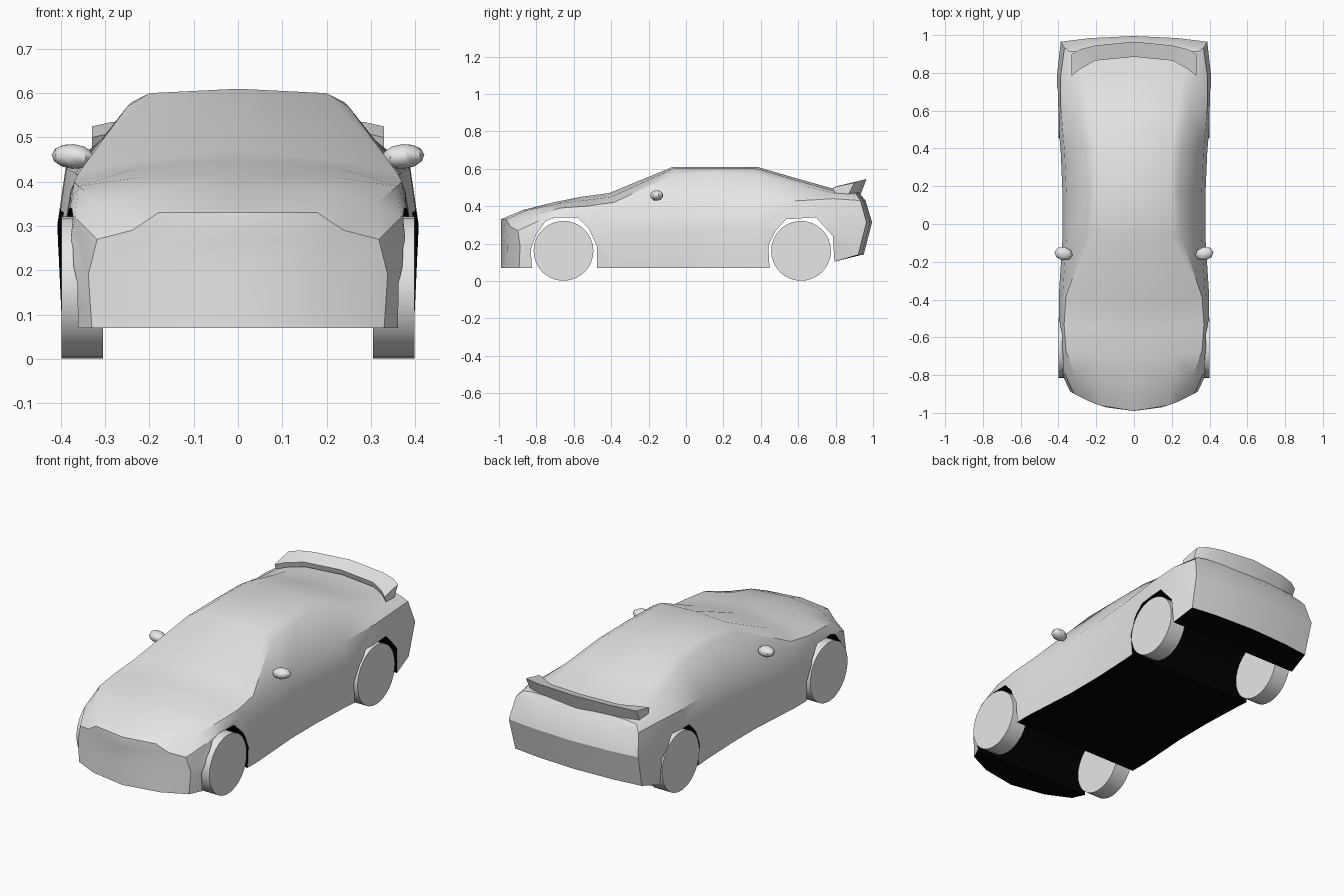
import bpy, bmesh, math

if "Cube" in bpy.data.objects:
    bpy.data.objects.remove(bpy.data.objects["Cube"], do_unlink=True)


def material(name, value):
    m = bpy.data.materials.new(name)
    m.use_nodes = True
    color = (value, value, value, 1)
    m.diffuse_color = color
    m.node_tree.nodes["Principled BSDF"].inputs["Base Color"].default_value = color
    return m


grey = material("grey paint", 0.8)
black = material("black underside", 0.0)


def finish(name, bm, mats, angle=30):
    """Weld, orient and link a mesh as a smooth shaded object."""
    bmesh.ops.remove_doubles(bm, verts=bm.verts, dist=0.0005)
    bmesh.ops.recalc_face_normals(bm, faces=bm.faces)
    mesh = bpy.data.meshes.new(name)
    bm.to_mesh(mesh)
    bm.free()
    for m in mats:
        mesh.materials.append(m)
    ob = bpy.data.objects.new(name, mesh)
    bpy.context.collection.objects.link(ob)
    smooth(ob, angle)
    return ob


def smooth(ob, angle):
    bpy.ops.object.select_all(action='DESELECT')
    ob.select_set(True)
    bpy.context.view_layer.objects.active = ob
    bpy.ops.object.shade_smooth_by_angle(angle=math.radians(angle))


def add_face(bm, points, index=0):
    unique = []
    for p in points:
        if all(sum((a - b) ** 2 for a, b in zip(p, q)) > 1e-7 for q in unique):
            unique.append(p)
    if len(unique) > 2:
        bm.faces.new([bm.verts.new(p) for p in unique]).material_index = index


def mirror(p):
    return (-p[0], p[1], p[2])


# Body sections: y, floor z, sill x, belt z, pillar x z, roof edge x z, centre z
sections = [
    (-.99, .07, .33, .27, .24, .29, .18, .33, .33),
    (-.87, .07, .38, .32, .31, .35, .20, .38, .38),
    (-.71, .07, .39, .35, .36, .39, .22, .41, .42),
    (-.56, .07, .39, .37, .37, .40, .23, .43, .45),
    (-.41, .07, .39, .38, .36, .42, .23, .45, .47),
    (-.07, .07, .37, .40, .25, .57, .20, .60, .61),
    (.15, .07, .37, .41, .24, .58, .20, .60, .61),
    (.38, .07, .38, .42, .25, .57, .20, .60, .61),
    (.62, .07, .40, .43, .29, .51, .23, .53, .54),
    (.80, .10, .40, .44, .33, .47, .26, .48, .49),
    (.93, .14, .38, .43, .34, .46, .28, .47, .48),
]
bows = [.9, .6, .3, .2, .2, 0, 0, 0, 0, -.1, -.2]
tail = [.02, .065, .03, .005, 0, 0]

rings = []
for (y, zb, w, zs, xp, zp, xr, zr, zc), bow in zip(sections, bows):
    half = [(w, zb), (w + .008, zb * .4 + zs * .6), (w - .012, zs), (xp, zp), (xr, zr), (0, zc)]
    push = tail if y > .9 else [0] * len(half)
    rings.append([(x, y + d + bow * x * x, z) for (x, z), d in zip(half, push)])

bm = bmesh.new()
for a, b in zip(rings, rings[1:]):
    for i in range(len(a) - 1):
        quad = [a[i], b[i], b[i + 1], a[i + 1]]
        add_face(bm, quad)
        add_face(bm, [mirror(p) for p in quad])

# Nose and tail: horizontal strips that follow the bowed outline
ends = []
for ring, bow in ((rings[0], bows[0]), (rings[-1], bows[-1])):
    rows = []
    for x, y, z in ring[:4]:
        rows.append([(x * t, y + bow * x * x * (t * t - 1), z) for t in (-1, -.6, 0, .6, 1)])
    edge, top = ring[4], ring[5]
    rows.append([mirror(edge), mirror(edge), top, edge, edge])
    for lo, hi in zip(rows, rows[1:]):
        for j in range(4):
            add_face(bm, [lo[j], lo[j + 1], hi[j + 1], hi[j]])
    ends.append(rows[0])

# Floor, with bowed end panels
for a, b in zip(rings, rings[1:]):
    p = ends[0][::-1] if a is rings[0] else [a[0], mirror(a[0])]
    q = ends[1] if b is rings[-1] else [mirror(b[0]), b[0]]
    add_face(bm, p + q, 1)
body = finish("body", bm, [grey, black])

# Wheel arches cut right across the body
front_arch = [(-.82, 0), (-.83, .17), (-.80, .25), (-.75, .32), (-.70, .34),
              (-.58, .34), (-.52, .28), (-.475, .185), (-.475, 0)]
rear_arch = [(.45, 0), (.44, .19), (.48, .27), (.535, .33), (.695, .34), (.785, .24), (.80, 0)]
for arch in (front_arch, rear_arch):
    bm = bmesh.new()
    left, right = [[(x, y, z) for y, z in arch] for x in (.6, -.6)]
    add_face(bm, left, 1)
    add_face(bm, right, 1)
    for i in range(len(arch)):
        k = (i + 1) % len(arch)
        add_face(bm, [left[i], left[k], right[k], right[i]], 1)
    cutter = finish("arch_cutter", bm, [grey, black])
    cutter.hide_render = True
    bpy.context.view_layer.objects.active = body
    mod = body.modifiers.new("arch", 'BOOLEAN')
    mod.operation, mod.solver, mod.object = 'DIFFERENCE', 'EXACT', cutter
    mod.material_mode = 'INDEX'
    bpy.ops.object.modifier_apply(modifier=mod.name)
    bpy.data.objects.remove(cutter, do_unlink=True)
smooth(body, 30)

# Wheels: plain drums
for end, y in (("front", -.655), ("rear", .615)):
    for side, s in (("left", 1), ("right", -1)):
        bpy.ops.mesh.primitive_cylinder_add(vertices=32, radius=.16, depth=.094,
                                            location=(s * .352, y, .161),
                                            rotation=(0, math.pi / 2, 0))
        wheel = bpy.context.object
        wheel.name = f"{end}_{side}_wheel"
        wheel.data.materials.append(grey)
        smooth(wheel, 30)

# Door mirrors
for side, s in (("left", 1), ("right", -1)):
    bpy.ops.mesh.primitive_uv_sphere_add(segments=8, ring_count=6, location=(s * .373, -.157, .457),
                                         rotation=(0, -s * .08, s * .2))
    door_mirror = bpy.context.object
    door_mirror.name = side + "_door_mirror"
    door_mirror.scale = (.049, .036, .028)
    door_mirror.data.materials.append(grey)
    smooth(door_mirror, 35)

# Spoiler: wedge blade swept round the tail
bm = bmesh.new()
blade = []
for x, front, back, z in ((.33, .785, .90, .50), (.285, .82, .925, .51),
                          (.205, .865, .945, .515), (0, .885, .965, .52)):
    blade.append([(x, front, z), (x, back, z + .025), (x, back - .03, .465), (x, front + .01, z - .03)])
blade += [[mirror(p) for p in sec] for sec in blade[-2::-1]]
for a, b in zip(blade, blade[1:]):
    for i in range(4):
        k = (i + 1) % 4
        add_face(bm, [a[i], b[i], b[k], a[k]])
add_face(bm, blade[0])
add_face(bm, blade[-1])
finish("spoiler", bm, [grey])
